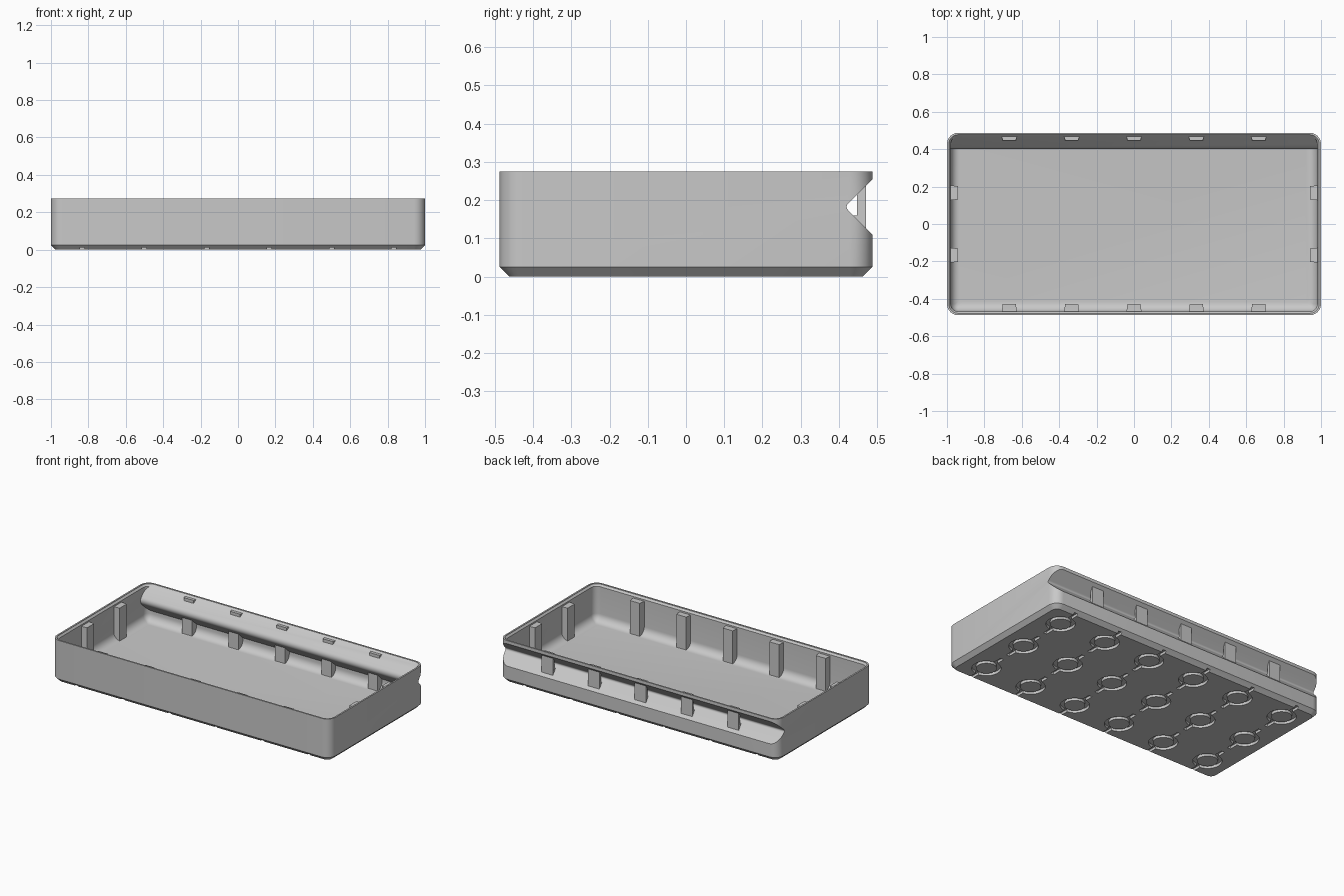
import bpy, bmesh, math

if "Cube" in bpy.data.objects:
    bpy.data.objects.remove(bpy.data.objects["Cube"], do_unlink=True)

HX, HY, TOP = 1.0, 0.4875, 0.275      # half sizes and height
WALL, FLOOR, COVE = 0.02, 0.035, 0.05
PITCH = 1 / 3

grey = bpy.data.materials.new("warm_grey_plastic")
grey.use_nodes = True
colour = (0.58, 0.58, 0.58, 1)
grey.diffuse_color = colour
grey.node_tree.nodes["Principled BSDF"].inputs["Base Color"].default_value = colour


def to_object(name, bm):
    bmesh.ops.recalc_face_normals(bm, faces=bm.faces)
    mesh = bpy.data.meshes.new(name)
    bm.to_mesh(mesh)
    bm.free()
    obj = bpy.data.objects.new(name, mesh)
    obj.data.materials.append(grey)
    bpy.context.collection.objects.link(obj)
    return obj


def loft(bm, loops):
    """Skin a stack of equal-length closed loops and cap both ends."""
    rings = [[bm.verts.new(p) for p in loop] for loop in loops]
    for a, b in zip(rings, rings[1:]):
        for i in range(len(a)):
            j = (i + 1) % len(a)
            bm.faces.new((a[i], a[j], b[j], b[i]))
    bm.faces.new(rings[0])
    bm.faces.new(rings[-1])


def rounded_rect(inset, z, steps=6):
    r = max(0.06 - inset, 0.015)
    points = []
    for q, (sx, sy) in enumerate(((1, 1), (-1, 1), (-1, -1), (1, -1))):
        cx, cy = sx * (HX - inset - r), sy * (HY - inset - r)
        for k in range(steps + 1):
            a = math.pi / 2 * (q + k / steps)
            points.append((cx + r * math.cos(a), cy + r * math.sin(a), z))
    return points


def rounded_solid(name, levels):
    bm = bmesh.new()
    loft(bm, [rounded_rect(i, z) for i, z in levels])
    return to_object(name, bm)


def vee_prism(name, tip, radius, zc=0.1825, far=0.7):
    """Sideways V with a rounded tip, running along x."""
    cy = tip + radius * math.sqrt(2)
    profile = [(far, zc + far - tip)]
    for k in range(7):
        a = math.radians(135 + 15 * k)
        profile.append((cy + radius * math.cos(a), zc + radius * math.sin(a)))
    profile.append((far, zc - far + tip))
    bm = bmesh.new()
    loft(bm, [[(x, y, z) for y, z in profile] for x in (-1.2, 1.2)])
    return to_object(name, bm)


def cut(target, cutter):
    mod = target.modifiers.new("cut", 'BOOLEAN')
    mod.operation = 'DIFFERENCE'
    mod.solver = 'EXACT'
    mod.object = cutter
    bpy.context.view_layer.objects.active = target
    bpy.ops.object.modifier_apply(modifier=mod.name)
    bpy.data.objects.remove(cutter, do_unlink=True)


# Tray body: chamfered foot, coved cavity, bevelled inner rim
tray = rounded_solid("tray_body", [(0.025, 0), (0, 0.025), (0, TOP)])
cove = []
for k in range(9):
    a = math.pi / 2 * (1 - k / 8)
    cove.append((WALL + COVE * (1 - math.cos(a)), FLOOR + COVE * (1 - math.sin(a))))
cavity = rounded_solid("cavity", cove + [(WALL, TOP - 0.015), (0.01, TOP - 0.003), (0.01, TOP + 0.05)])

# Rear finger groove, kept as a folded wall of even thickness
cut(cavity, vee_prism("groove_inside", 0.387, 0.032))
cut(tray, cavity)
cut(tray, vee_prism("groove_outside", 0.415, 0.012))

# Ring recesses with two slots each, under the floor
centres = [(PITCH * (i - 2.5), PITCH * j) for i in range(6) for j in (-1, 0, 1)]
rings, slots = bmesh.new(), bmesh.new()
SEG = 32
for cx, cy in centres:
    loops = []
    for r, z in ((0.06, -0.02), (0.085, -0.02), (0.085, 0.018), (0.06, 0.018)):
        loops.append([rings.verts.new((cx + r * math.cos(math.tau * k / SEG),
                                       cy + r * math.sin(math.tau * k / SEG), z))
                      for k in range(SEG)])
    for n in range(4):
        a, b = loops[n], loops[(n + 1) % 4]
        for i in range(SEG):
            j = (i + 1) % SEG
            rings.faces.new((a[i], a[j], b[j], b[i]))
    for s in (-1, 1):
        y0, y1 = cy + s * 0.075, cy + s * 0.14
        loft(slots, [[(cx - 0.012, y0, z), (cx + 0.012, y0, z),
                      (cx + 0.012, y1, z), (cx - 0.012, y1, z)] for z in (-0.02, 0.016)])
cut(tray, to_object("ring_cutter", rings))
cut(tray, to_object("slot_cutter", slots))


# Stiffening ribs: tapered posts standing against the walls
def rib(name, place, wall, inner, top):
    bm = bmesh.new()
    outline = [(-0.041, wall), (0.041, wall), (0.035, inner), (-0.035, inner)]
    loft(bm, [[(*place(u, d), z) for u, d in outline] for z in (0.022, top)])
    return to_object(name, bm)


parts = [tray]
for i in range(-2, 3):
    x = PITCH * i
    tag = str(i + 3)
    parts.append(rib("front_rib_" + tag, lambda u, d: (x + u, -d), 0.475, 0.428, 0.25))
    parts.append(rib("back_rib_" + tag, lambda u, d: (x + u, d), 0.47, 0.447, 0.262))
    parts.append(rib("back_rib_foot_" + tag, lambda u, d: (x + u, d), 0.47, 0.43, 0.16))
for side, s in (("left", 1), ("right", -1)):
    for end, y in (("front", -PITCH / 2), ("back", PITCH / 2)):
        parts.append(rib(f"{side}_{end}_rib", lambda u, d: (s * d, y + u), 0.988, 0.941, 0.25))

bpy.ops.object.select_all(action='DESELECT')
for obj in parts:
    obj.select_set(True)
bpy.context.view_layer.objects.active = tray
bpy.ops.object.shade_smooth_by_angle(angle=math.radians(30))
